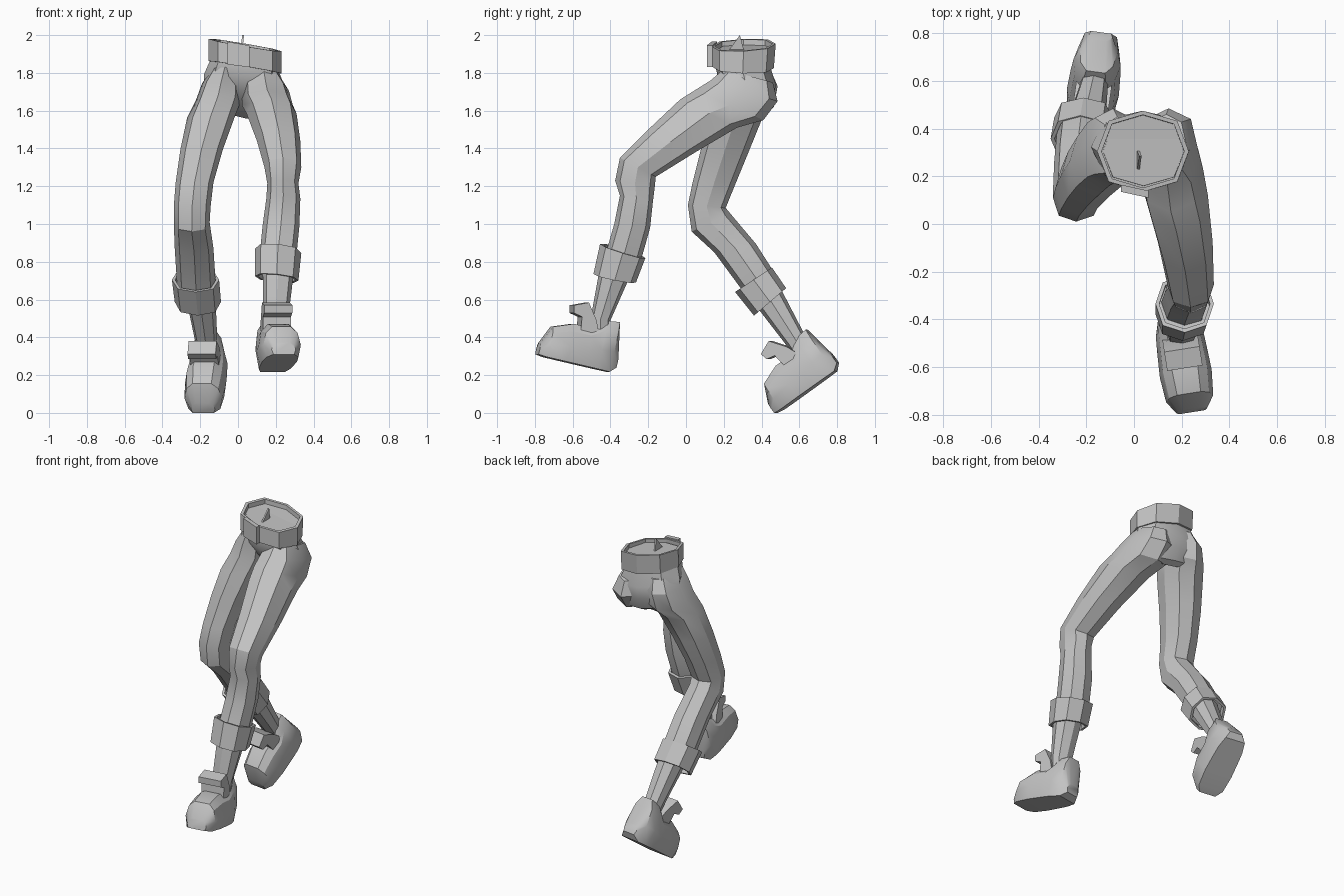
import bpy, bmesh, math
from mathutils import Matrix, Vector

if "Cube" in bpy.data.objects:
    bpy.data.objects.remove(bpy.data.objects["Cube"], do_unlink=True)

grey = bpy.data.materials.new("plain grey")
grey.use_nodes = True
colour = (0.55, 0.55, 0.55, 1)
grey.diffuse_color = colour
grey.node_tree.nodes["Principled BSDF"].inputs["Base Color"].default_value = colour
parts = []


def finish(name, bm):
    """Turn a bmesh into a named object with the shared material."""
    bmesh.ops.recalc_face_normals(bm, faces=bm.faces)
    mesh = bpy.data.meshes.new(name)
    bm.to_mesh(mesh)
    bm.free()
    mesh.materials.append(grey)
    obj = bpy.data.objects.new(name, mesh)
    bpy.context.collection.objects.link(obj)
    parts.append(obj)
    return obj


def skin(name, rings):
    """Join successive rings of points into one closed, capped body."""
    bm = bmesh.new()
    loops = [[bm.verts.new(p) for p in ring] for ring in rings]
    for a, b in zip(loops, loops[1:]):
        for i in range(len(a)):
            j = (i + 1) % len(a)
            bm.faces.new((a[i], a[j], b[j], b[i]))
    bm.faces.new(loops[0])
    bm.faces.new(loops[-1])
    return finish(name, bm)


def section(yf, zf, yb, zb, x0, x1, tilt=0, scale=1, shift=Vector()):
    """Eight-sided ring given by its front point, back point and x range."""
    centre = Vector(((x0 + x1) / 2, (yf + yb) / 2, (zf + zb) / 2)) + shift
    fore = Vector((0, yf - yb, zf - zb)) / 2 * scale
    side = Vector(((x1 - x0) / 2, 0, tilt * (x1 - x0) / 2)) * scale
    ring = []
    for k in range(8):
        c, s = math.cos(k * math.pi / 4), math.sin(k * math.pi / 4)
        square = 1.06 if k % 2 else 1
        ring.append(centre + (fore * c + side * s) * square)
    return ring


def tube(name, rows, tilt=0):
    return skin(name, [section(*row, tilt=tilt) for row in rows])


def band(name, top, bottom, tilt=0, inner=0.87, sink=0.25):
    """Thick band with a recessed rim at both ends."""
    mid = lambda r: Vector((r[4] + r[5], r[0] + r[2], r[1] + r[3])) / 2
    step = (mid(bottom) - mid(top)) * sink
    return skin(name, [
        section(*top, tilt=tilt, scale=inner, shift=step),
        section(*top, tilt=tilt, scale=inner),
        section(*top, tilt=tilt),
        section(*bottom, tilt=tilt),
        section(*bottom, tilt=tilt, scale=inner),
        section(*bottom, tilt=tilt, scale=inner, shift=-step)])


def shoe(side, heel, pitch, yaw):
    """Chunky shoe with a curled tongue; its heel sole edge is the origin."""
    place = (Matrix.Translation(heel) @ Matrix.Rotation(math.radians(yaw), 4, "Z")
             @ Matrix.Rotation(math.radians(pitch), 4, "X"))
    # distance from heel, half width, sole height, top height
    rows = [(-0.045, 0.05, 0.03, 0.09), (-0.01, 0.08, 0, 0.27), (0.06, 0.1, 0, 0.26),
            (0.13, 0.105, 0, 0.205), (0.23, 0.11, 0, 0.205),
            (0.335, 0.1, 0, 0.165), (0.38, 0.065, 0.005, 0.07)]
    outline = [(0.85, 0), (1, 0.4), (0.85, 0.8), (0.5, 1)]
    outline += [(-w, h) for w, h in reversed(outline)]
    skin(side + "_shoe", [[(w * a, -u, lo + (hi - lo) * b) for a, b in outline]
                          for u, w, lo, hi in rows]).data.transform(place)
    tongue = [(0.09, 0.18), (0.19, 0.18), (0.2, 0.25), (0.246, 0.26),
              (0.256, 0.3), (0.181, 0.332), (0.12, 0.25)]
    skin(side + "_shoe_tongue", [[(x, -u, n) for u, n in tongue]
                                 for x in (-0.075, 0.075)]).data.transform(place)


# Hips, belt and buckle
lean = -0.17
tube("hips", [
    (0.16, 1.92, 0.45, 1.92, -0.13, 0.21),
    (0.155, 1.84, 0.45, 1.82, -0.15, 0.22),
    (0.17, 1.77, 0.475, 1.74, -0.18, 0.25),
    (0.21, 1.7, 0.465, 1.66, -0.18, 0.25),
    (0.28, 1.64, 0.43, 1.58, -0.11, 0.18),
    (0.33, 1.6, 0.39, 1.56, -0.04, 0.11)], lean)
band("belt", (0.135, 1.94, 0.475, 1.955, -0.155, 0.23),
     (0.135, 1.835, 0.465, 1.825, -0.155, 0.23), lean, 0.9)
skin("buckle", [[(-0.055, y + 0.025, 1.845), (0.06, y, 1.83),
                 (0.06, y, 1.945), (-0.055, y + 0.025, 1.965)] for y in (0.11, 0.14)])
skin("waist_tip", [[(x, 0.22, 1.91), (x, 0.31, 1.91), (x + 0.01, 0.285, 2)]
                   for x in (0.012, 0.022)])

# Trouser legs from hip to cuff
tube("left_trouser_leg", [
    (0.2, 1.82, 0.46, 1.75, 0.05, 0.22),
    (0.13, 1.76, 0.485, 1.65, 0.02, 0.27),
    (0.05, 1.71, 0.41, 1.55, 0.02, 0.29),
    (-0.03, 1.66, 0.27, 1.51, 0.045, 0.31),
    (-0.2, 1.5, 0.05, 1.38, 0.1, 0.33),
    (-0.35, 1.35, -0.16, 1.25, 0.14, 0.335),
    (-0.375, 1.23, -0.165, 1.2, 0.155, 0.32),
    (-0.35, 1.15, -0.175, 1.12, 0.15, 0.33),
    (-0.38, 1, -0.19, 0.98, 0.13, 0.325),
    (-0.42, 0.86, -0.235, 0.82, 0.115, 0.31),
    (-0.45, 0.78, -0.26, 0.74, 0.12, 0.3)])
tube("right_trouser_leg", [
    (0.18, 1.83, 0.45, 1.81, -0.14, 0),
    (0.17, 1.76, 0.485, 1.73, -0.19, 0.015),
    (0.16, 1.68, 0.465, 1.62, -0.225, 0.015),
    (0.125, 1.57, 0.4, 1.55, -0.27, -0.02),
    (0.08, 1.4, 0.335, 1.39, -0.305, -0.08),
    (0.035, 1.22, 0.265, 1.22, -0.33, -0.13),
    (0.01, 1.1, 0.21, 1.085, -0.34, -0.145),
    (0.03, 0.96, 0.235, 1.055, -0.34, -0.15),
    (0.15, 0.85, 0.37, 0.895, -0.335, -0.13),
    (0.29, 0.66, 0.45, 0.77, -0.325, -0.12),
    (0.34, 0.59, 0.49, 0.7, -0.32, -0.12)])

# Turned-up cuffs
band("left_cuff", (-0.455, 0.895, -0.215, 0.82, 0.09, 0.335),
     (-0.49, 0.735, -0.265, 0.69, 0.09, 0.32), -0.1)
band("right_cuff", (0.26, 0.64, 0.455, 0.77, -0.35, -0.1),
     (0.36, 0.515, 0.53, 0.66, -0.335, -0.09))

# Ankles
tube("left_ankle", [(-0.45, 0.8, -0.28, 0.76, 0.13, 0.3),
                    (-0.505, 0.5, -0.4, 0.49, 0.135, 0.265),
                    (-0.51, 0.4, -0.4, 0.4, 0.14, 0.26)])
tube("right_ankle", [(0.36, 0.58, 0.49, 0.68, -0.28, -0.12),
                     (0.53, 0.36, 0.62, 0.43, -0.23, -0.11),
                     (0.58, 0.29, 0.66, 0.36, -0.22, -0.11)])

# Shoes: the left one lands on its heel, the right one pushes off
shoe("left", (0.185, -0.425, 0.22), -13, 9)
shoe("right", (-0.14, 0.785, 0.215), 35.4, -8)

# Soft shading with sharp facets
bpy.ops.object.select_all(action="DESELECT")
for obj in parts:
    obj.select_set(True)
bpy.context.view_layer.objects.active = parts[0]
bpy.ops.object.shade_smooth_by_angle(angle=math.radians(30))
